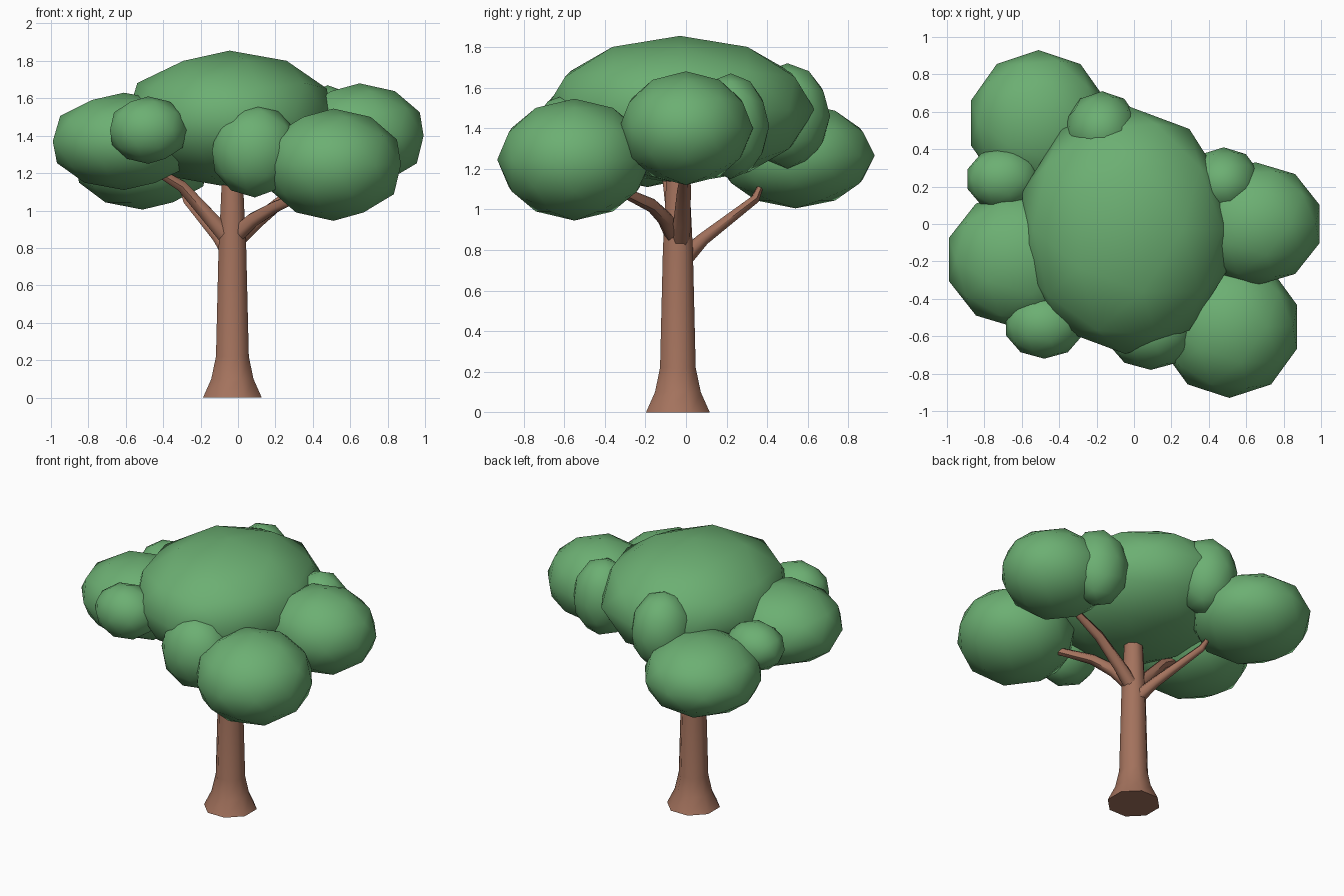
import bpy, bmesh, math
from mathutils import Vector

if "Cube" in bpy.data.objects:
    bpy.data.objects.remove(bpy.data.objects["Cube"])


def material(name, color):
    m = bpy.data.materials.new(name)
    m.diffuse_color = color
    m.use_nodes = True
    m.node_tree.nodes["Principled BSDF"].inputs["Base Color"].default_value = m.diffuse_color
    return m


green = material("leaf_green", (0.15, 0.43, 0.17, 1))
brown = material("bark_brown", (0.37, 0.17, 0.11, 1))


def finish(obj, name, mat, angle):
    obj.name = name
    obj.data.materials.append(mat)
    bpy.ops.object.select_all(action='DESELECT')
    obj.select_set(True)
    bpy.context.view_layer.objects.active = obj
    bpy.ops.object.shade_smooth_by_angle(angle=math.radians(angle))


def tube(name, path, sides):
    """Loft capped rings along a path of (x, y, z, radius)."""
    bm = bmesh.new()
    pts = [Vector(p[:3]) for p in path]
    rings = []
    for i, p in enumerate(pts):
        d = (pts[min(i + 1, len(pts) - 1)] - pts[max(i - 1, 0)]).normalized()
        if i == 0 and p.z == 0:
            d = Vector((0, 0, 1))
        u = d.cross(Vector((0, 1, 0.01))).normalized()
        v = d.cross(u)
        ring = []
        for k in range(sides):
            a = 2 * math.pi * (k + 0.5) / sides
            ring.append(bm.verts.new(p + path[i][3] * (u * math.cos(a) + v * math.sin(a))))
        rings.append(ring)
    for a, b in zip(rings, rings[1:]):
        for k in range(sides):
            n = (k + 1) % sides
            bm.faces.new((a[k], a[n], b[n], b[k]))
    bm.faces.new(rings[0])
    bm.faces.new(rings[-1])
    bmesh.ops.recalc_face_normals(bm, faces=bm.faces)
    me = bpy.data.meshes.new(name)
    bm.to_mesh(me)
    bm.free()
    obj = bpy.data.objects.new(name, me)
    bpy.context.collection.objects.link(obj)
    finish(obj, name, brown, 60)


def leaf_clump(name, center, radii):
    bpy.ops.mesh.primitive_ico_sphere_add(subdivisions=2, radius=1, location=center)
    obj = bpy.context.object
    obj.scale = radii
    bpy.ops.object.transform_apply(location=False, rotation=False, scale=True)
    finish(obj, name, green, 80)


# Trunk with flared foot
tube("trunk", [(-0.03, -0.04, 0, 0.17), (-0.03, -0.04, 0.10, 0.122),
               (-0.03, -0.04, 0.22, 0.095), (-0.03, -0.04, 0.80, 0.08),
               (-0.03, -0.04, 1.02, 0.068), (-0.03, -0.04, 1.19, 0.06)], 8)

# Branches
tube("back_branch", [(-0.03, -0.02, 0.75, 0.05), (-0.10, 0.08, 0.85, 0.036),
                     (-0.27, 0.34, 1.05, 0.024), (-0.30, 0.37, 1.12, 0.014)], 6)
tube("left_branch", [(-0.04, -0.04, 0.84, 0.055), (-0.14, -0.05, 0.95, 0.045),
                     (-0.30, -0.08, 1.13, 0.034), (-0.45, -0.10, 1.22, 0.025)], 6)
tube("right_branch", [(-0.02, -0.03, 0.83, 0.05), (0.10, -0.02, 0.94, 0.042),
                      (0.28, -0.01, 1.09, 0.034), (0.50, 0.0, 1.20, 0.022)], 6)
tube("front_branch", [(-0.02, -0.05, 0.86, 0.05), (0.08, -0.10, 0.95, 0.042),
                      (0.20, -0.17, 1.02, 0.034), (0.36, -0.32, 1.09, 0.024)], 6)

# Crown and foliage clumps
leaf_clump("crown", (-0.045, -0.03, 1.49), (0.58, 0.665, 0.365))
leaf_clump("back_left_foliage", (-0.51, 0.54, 1.265), (0.38, 0.39, 0.26))
leaf_clump("left_foliage", (-0.61, -0.19, 1.37), (0.40, 0.37, 0.26))
leaf_clump("front_right_foliage", (0.51, -0.55, 1.245), (0.38, 0.38, 0.30))
leaf_clump("right_foliage", (0.65, 0.0, 1.40), (0.36, 0.33, 0.28))
leaf_clump("right_small_foliage", (0.48, 0.22, 1.41), (0.20, 0.19, 0.26))
leaf_clump("back_small_foliage", (-0.17, 0.50, 1.46), (0.20, 0.21, 0.26))
leaf_clump("left_small_foliage", (-0.70, 0.24, 1.39), (0.20, 0.17, 0.16))
leaf_clump("front_left_small_foliage", (-0.48, -0.54, 1.43), (0.215, 0.18, 0.18))
leaf_clump("front_small_foliage", (0.09, -0.58, 1.32), (0.24, 0.20, 0.25))
